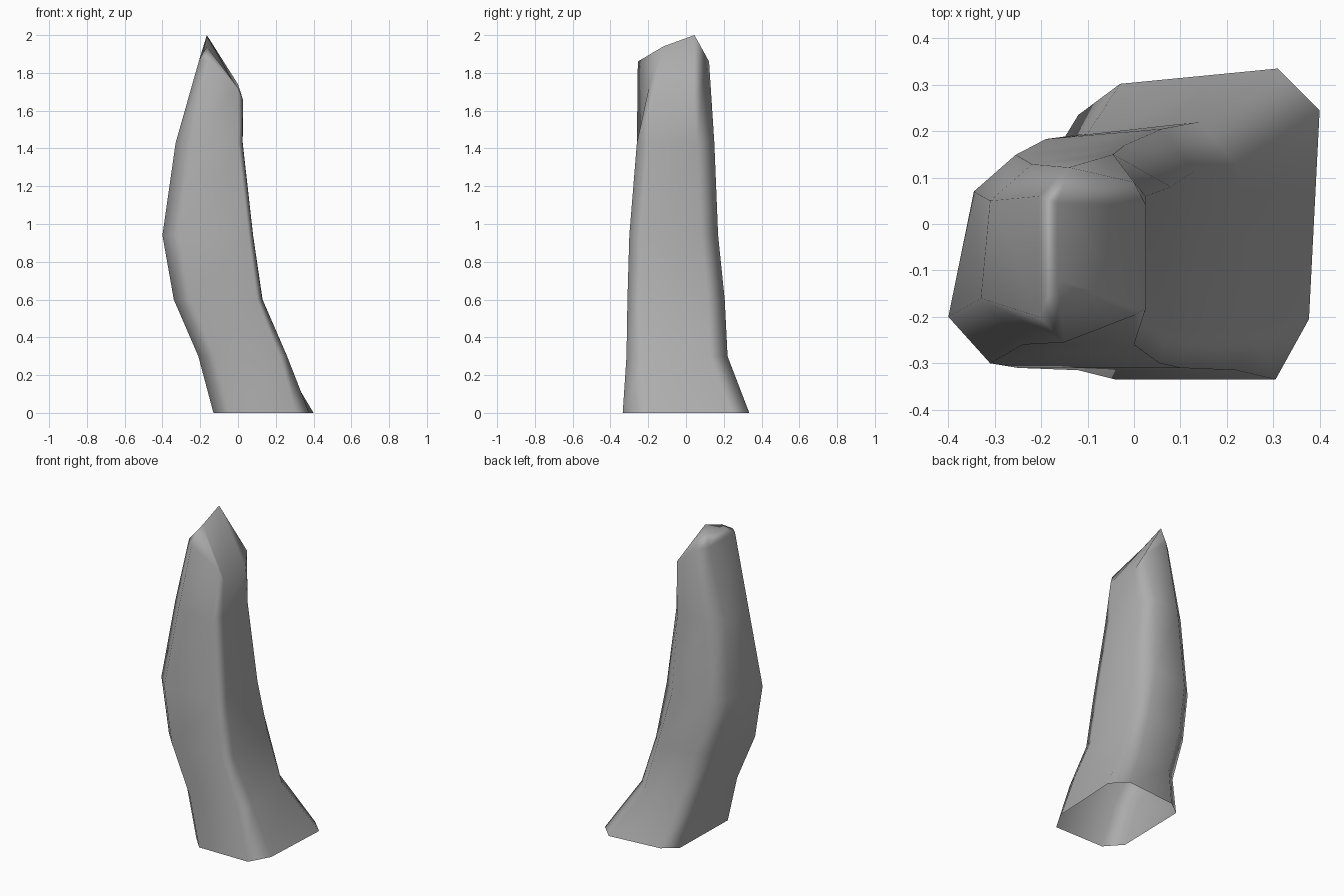
import bpy
import bmesh

cube = bpy.data.objects.get("Cube")
if cube:
    bpy.data.objects.remove(cube, do_unlink=True)

# One flat stone colour
stone = bpy.data.materials.new("grey_stone")
stone.use_nodes = True
colour = (0.42, 0.42, 0.42, 1)
stone.diffuse_color = colour
bsdf = next(n for n in stone.node_tree.nodes if n.type == "BSDF_PRINCIPLED")
bsdf.inputs["Base Color"].default_value = colour


def bevelled_section(z, left, right, right_back, front, back, cut, back_cut, lean):
    """Eight-sided section: a skewed rectangle with its four corners cut off."""
    wide = 0.09
    return [
        (left, front + 0.1, z), (left + wide, front, z),
        (right - cut, front, z), (right - cut * 0.2, front + cut + 0.04, z),
        (right_back, back - 0.09, z), (right_back - back_cut, back, z),
        (left + wide + lean, back - 0.015 - cut * 0.2, z),
        (left + lean, back - 0.1, z),
    ]


# Height, left, right, back right, front, back, front cut, back cut, lean
sections = [
    (0.00, -0.13, 0.395, 0.40, -0.335, 0.335, 0.09, 0.09, 0.01),
    (0.30, -0.21, 0.27, 0.22, -0.315, 0.22, 0.05, 0.08, 0.02),
    (0.60, -0.34, 0.135, 0.13, -0.31, 0.205, 0.035, 0.07, 0.06),
    (0.94, -0.40, 0.085, 0.08, -0.30, 0.17, 0.03, 0.10, 0.055),
    (1.43, -0.33, 0.03, 0.025, -0.26, 0.15, 0.03, 0.07, 0.02),
]
rings = [bevelled_section(*s) for s in sections]

# Slanted shoulder below the tip
rings.append([
    (-0.205, -0.2, 1.87), (-0.15, -0.255, 1.86),
    (0.0, -0.197, 1.72), (0.026, -0.18, 1.66),
    (0.026, 0.04, 1.66), (0.0, 0.09, 1.74),
    (-0.14, 0.122, 1.86), (-0.205, 0.06, 1.87),
])

# Skin the sections, leaving the underside open
bm = bmesh.new()
loops = [[bm.verts.new(p) for p in ring] for ring in rings]
for low, high in zip(loops, loops[1:]):
    for i in range(8):
        j = (i + 1) % 8
        bm.faces.new((low[i], low[j], high[j], high[i]))

# Tip: a short ridge joined to the shoulder by facets
shoulder = loops[-1]
ridge_front = bm.verts.new((-0.165, -0.12, 1.94))
ridge_back = bm.verts.new((-0.165, 0.045, 2.0))
for i in range(3):
    bm.faces.new((shoulder[i], shoulder[i + 1], ridge_front))
for i in range(4, 7):
    bm.faces.new((shoulder[i], shoulder[i + 1], ridge_back))
bm.faces.new((shoulder[3], shoulder[4], ridge_back, ridge_front))
bm.faces.new((shoulder[7], shoulder[0], ridge_front, ridge_back))

mesh = bpy.data.meshes.new("rock_spire")
for face in bm.faces:
    face.smooth = True
bm.to_mesh(mesh)
bm.free()
mesh.materials.append(stone)

rock = bpy.data.objects.new("rock_spire", mesh)
bpy.context.collection.objects.link(rock)

# Keep the broad faces flat and the bevels soft
weighted = rock.modifiers.new("soft_bevels", "WEIGHTED_NORMAL")
weighted.weight = 50
